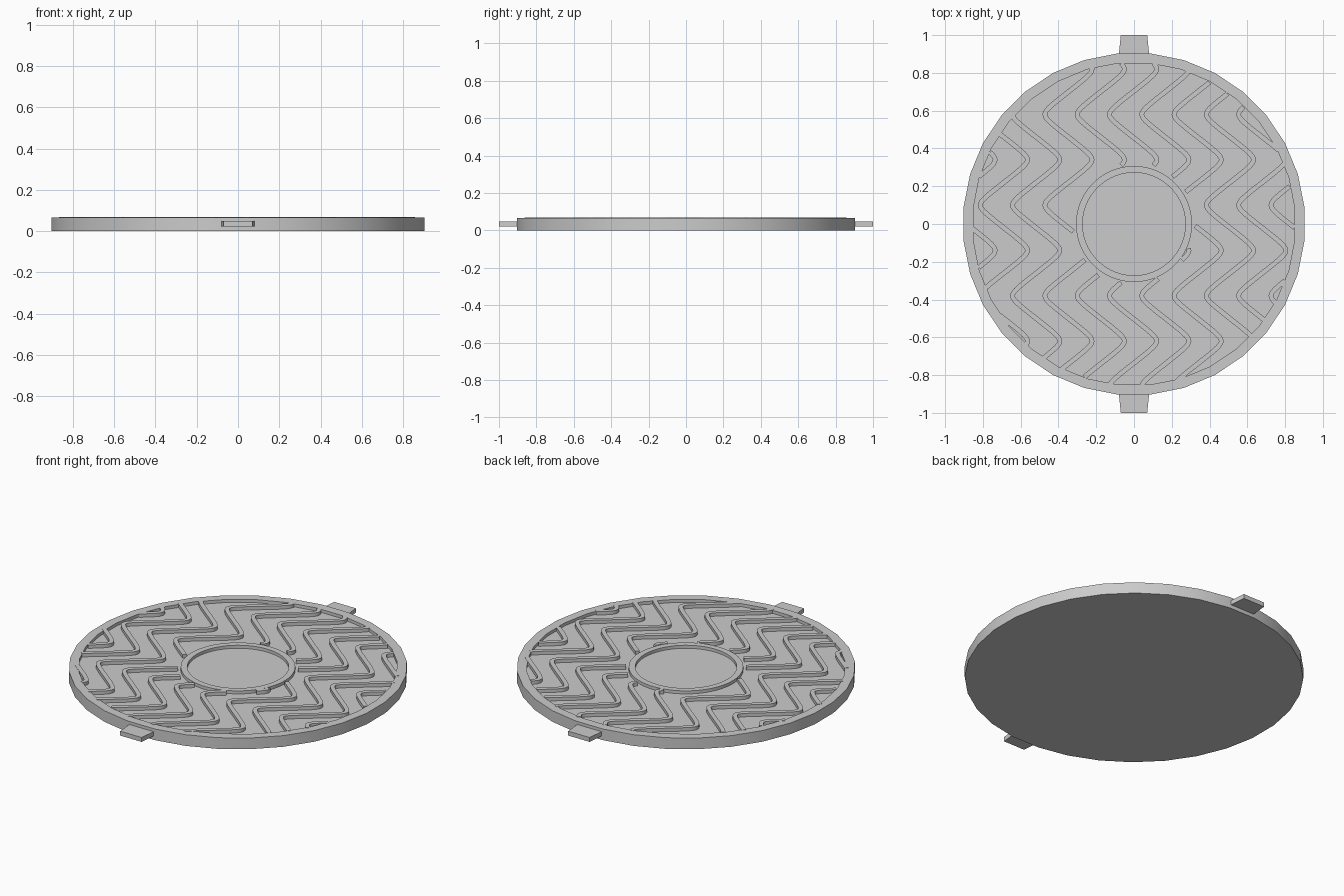
import bpy, bmesh, math
from mathutils import Vector

if "Cube" in bpy.data.objects:
    bpy.data.objects.remove(bpy.data.objects["Cube"])

RIM_TOP, FLOOR = 0.066, 0.048
RIM_IN, RIM_OUT = 0.855, 0.907


def finish(name, bm, angle=30):
    bmesh.ops.recalc_face_normals(bm, faces=bm.faces)
    mesh = bpy.data.meshes.new(name)
    bm.to_mesh(mesh)
    bm.free()
    obj = bpy.data.objects.new(name, mesh)
    bpy.context.collection.objects.link(obj)
    bpy.context.view_layer.objects.active = obj
    bpy.ops.object.select_all(action='DESELECT')
    obj.select_set(True)
    bpy.ops.object.shade_smooth_by_angle(angle=math.radians(angle))
    return obj


def lathe(name, loops, sides, caps):
    """Stack circles (radius, z); caps either fill the ends or join them."""
    bm = bmesh.new()
    rings = []
    for r, z in loops:
        rings.append([bm.verts.new((r * math.cos(a), r * math.sin(a), z))
                      for a in ((i + 0.5) * math.tau / sides for i in range(sides))])
    pairs = list(zip(rings, rings[1:]))
    if caps:
        bm.faces.new(rings[0])
        bm.faces.new(rings[-1])
    else:
        pairs.append((rings[-1], rings[0]))
    for a, b in pairs:
        for i in range(sides):
            j = (i + 1) % sides
            bm.faces.new((a[i], a[j], b[j], b[i]))
    return finish(name, bm)


# Round plate with raised outer rim
lathe("cover_plate", [(RIM_OUT, 0), (RIM_OUT, RIM_TOP), (RIM_IN, RIM_TOP),
                      (RIM_IN, FLOOR)], 32, True)

# Raised ring around the centre
lathe("centre_ring", [(0.307, FLOOR - 0.005), (0.307, RIM_TOP), (0.272, RIM_TOP),
                      (0.272, FLOOR - 0.005)], 64, False)


# Wavy ribs: softened zigzags, clipped to the area between ring and rim
def wave_x(y, left):
    k = 0.93
    c = math.asin(k * math.cos(math.tau * (y - 0.58) / 0.48)) / math.asin(k)
    return left + 0.125 * (1 - c)


def add_rib(bm, pts, half=0.0125, top=0.068):
    sections = []
    for i, p in enumerate(pts):
        t = (pts[min(i + 1, len(pts) - 1)] - pts[max(i - 1, 0)]).normalized()
        n = Vector((-t.y, t.x)) * half
        a, b = p + n, p - n
        sections.append([bm.verts.new((q.x, q.y, z)) for q, z in
                         ((a, FLOOR - 0.005), (a, top), (b, top), (b, FLOOR - 0.005))])
    for s, e in zip(sections, sections[1:]):
        for i in range(4):
            j = (i + 1) % 4
            bm.faces.new((s[i], s[j], e[j], e[i]))
    bm.faces.new(sections[0])
    bm.faces.new(sections[-1])


bm = bmesh.new()
for k in range(-6, 6):
    run = []
    for i in range(181):
        y = -0.9 + i * 0.01
        p = Vector((wave_x(y, -0.13 + 0.171 * k), y))
        if 0.315 < p.length < 0.862:
            run.append(p)
        else:
            if len(run) > 4:
                add_rib(bm, run)
            run = []
finish("wave_ribs", bm)

# Tapered lugs on the front and back edges
for side, name in ((-1, "front_lug"), (1, "back_lug")):
    bm = bmesh.new()
    outline = [(-0.082, 0.88), (0.082, 0.88), (0.07, 1.0), (-0.07, 1.0)]
    low, high = [[bm.verts.new((x, side * y, z)) for x, y in outline]
                 for z in (0.022, 0.048)]
    bm.faces.new(low)
    bm.faces.new(high)
    for i in range(4):
        j = (i + 1) % 4
        bm.faces.new((low[i], low[j], high[j], high[i]))
    finish(name, bm)
